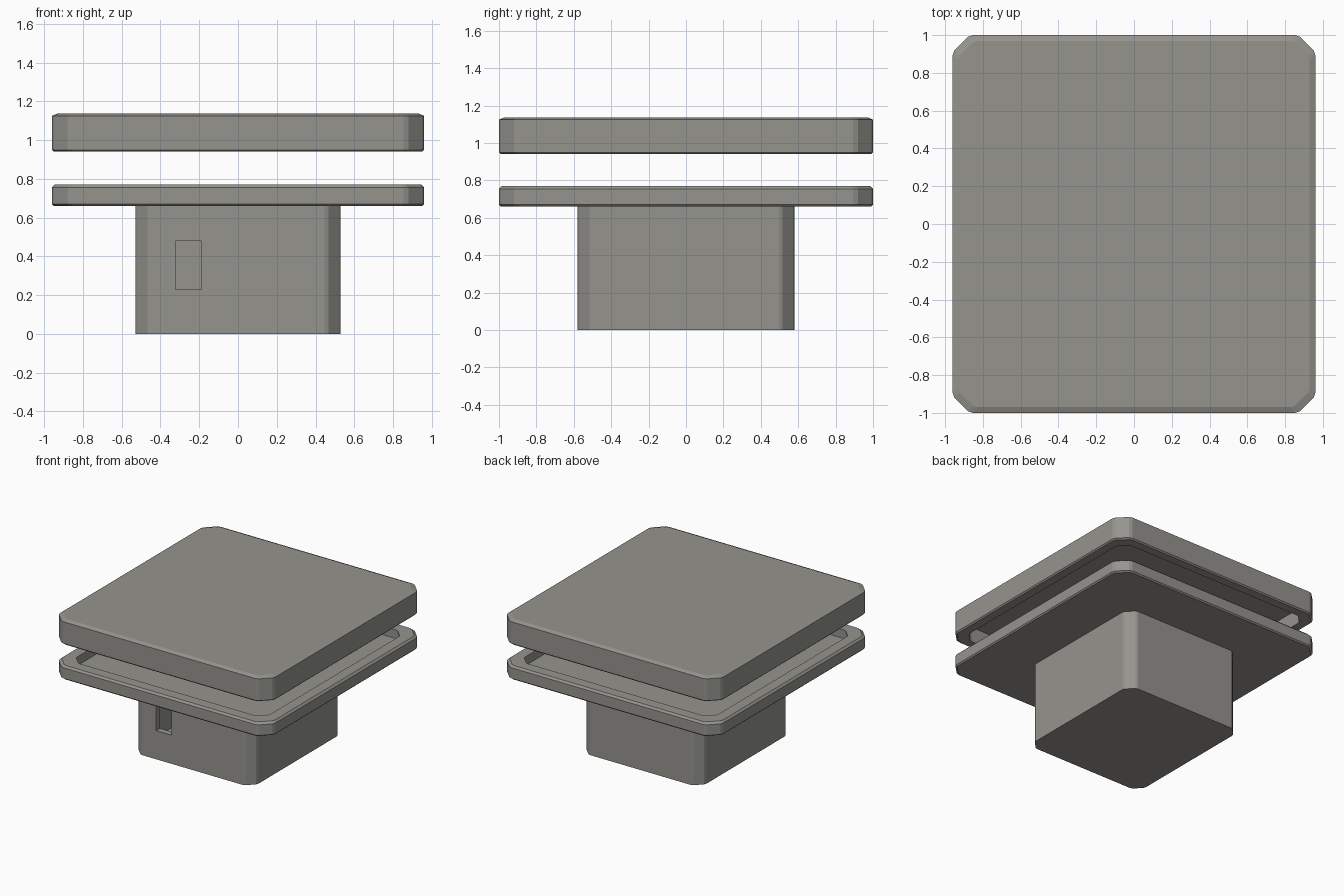
import bpy, bmesh

if "Cube" in bpy.data.objects:
    bpy.data.objects.remove(bpy.data.objects["Cube"])

mat = bpy.data.materials.new("warm grey")
mat.diffuse_color = (0.30, 0.295, 0.27, 1)
mat.use_nodes = True
mat.node_tree.nodes["Principled BSDF"].inputs["Base Color"].default_value = mat.diffuse_color


def outline(hx, hy, c):
    # rectangle with slightly eased chamfered corners
    e = c * 0.18
    corner = [(hx, hy - c - e), (hx - e * .55, hy - c + e * .55),
              (hx - c + e * .55, hy - e * .55), (hx - c - e, hy)]
    pts = []
    for sx, sy, rev in ((1, 1, 0), (-1, 1, 1), (-1, -1, 0), (1, -1, 1)):
        pts += [(x * sx, y * sy) for x, y in (corner[::-1] if rev else corner)]
    return pts


def loft(name, rings):
    # closed shell through a chain of chamfered rectangles (half x, half y, chamfer, z)
    bm = bmesh.new()
    loops = [[bm.verts.new((x, y, z)) for x, y in outline(hx, hy, c)]
             for hx, hy, c, z in rings]
    for a, b in zip(loops, loops[1:]):
        n = len(a)
        for i in range(n):
            j = (i + 1) % n
            bm.faces.new((a[i], a[j], b[j], b[i]))
    bm.faces.new(loops[0][::-1])
    bm.faces.new(loops[-1])
    bmesh.ops.recalc_face_normals(bm, faces=bm.faces)
    me = bpy.data.meshes.new(name)
    bm.to_mesh(me)
    bm.free()
    me.materials.append(mat)
    ob = bpy.data.objects.new(name, me)
    bpy.context.collection.objects.link(ob)
    return ob


# Hollow lid, open underneath
lid = loft("lid", [
    (.88, .92, .07, 1.06), (.88, .92, .07, .94),
    (.95, .99, .09, .94), (.96, 1.0, .09, .95),
    (.96, 1.0, .09, 1.125), (.93, .97, .085, 1.137)])

# Box with flange, recessed tray and inner cavity
box = loft("flanged_box", [
    (.53, .58, .07, 0), (.53, .58, .07, .66),
    (.95, .99, .09, .66), (.96, 1.0, .09, .67),
    (.96, 1.0, .09, .755), (.945, .985, .09, .77),
    (.86, .90, .07, .77), (.86, .90, .07, .70),
    (.48, .53, .05, .70), (.48, .53, .05, .05)])

# Slot through the front wall
bpy.ops.mesh.primitive_cube_add(size=1, location=(-.255, -.56, .355))
cutter = bpy.context.object
cutter.name = "slot_cutter"
cutter.scale = (.135, .16, .25)
bpy.context.view_layer.update()
mod = box.modifiers.new("slot", "BOOLEAN")
mod.object = cutter
mod.operation = "DIFFERENCE"
mod.solver = "EXACT"
bpy.context.view_layer.objects.active = box
bpy.ops.object.modifier_apply(modifier="slot")
bpy.data.objects.remove(cutter)
